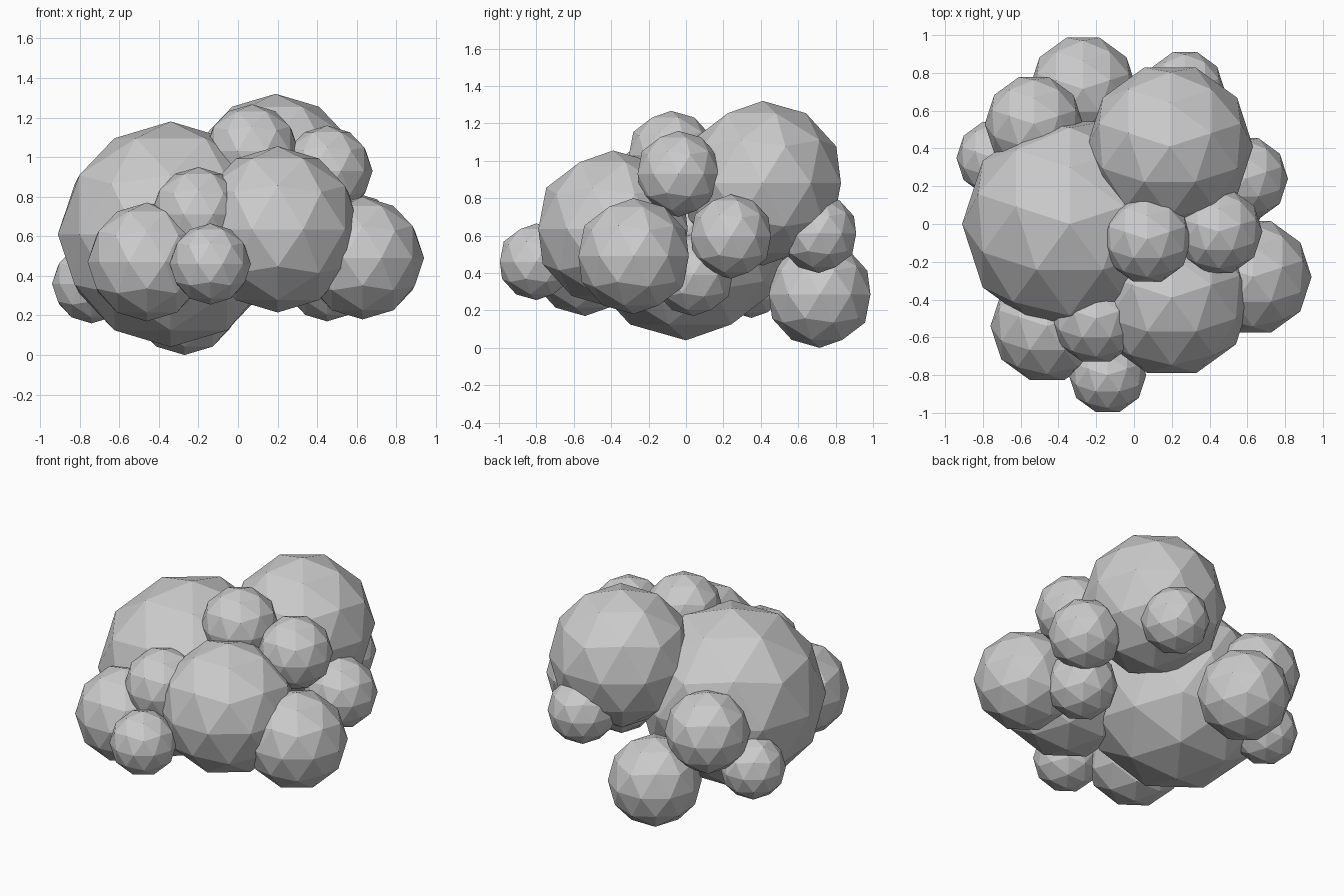
import bpy
from math import radians

if "Cube" in bpy.data.objects:
    bpy.data.objects.remove(bpy.data.objects["Cube"])

# Low-poly cluster of faceted balls: name -> (x, y, z, radius)
PUFFS = {
    "left_large_puff":     (-0.34, 0.00, 0.61, 0.57),
    "back_large_puff":     (0.19, 0.41, 0.88, 0.44),
    "front_large_puff":    (0.20, -0.39, 0.635, 0.42),
    "right_puff":          (0.63, -0.28, 0.49, 0.31),
    "front_left_puff":     (-0.46, -0.54, 0.47, 0.30),
    "front_small_puff":    (-0.14, -0.80, 0.46, 0.205),
    "front_upper_puff":    (-0.20, -0.50, 0.71, 0.24),
    "top_puff":            (0.07, -0.08, 1.03, 0.237),
    "right_upper_puff":    (0.45, -0.04, 0.93, 0.23),
    "right_middle_puff":   (0.59, 0.24, 0.595, 0.225),
    "right_lower_puff":    (0.45, 0.04, 0.39, 0.22),
    "back_right_puff":     (0.27, 0.71, 0.61, 0.21),
    "back_lower_puff":     (-0.27, 0.715, 0.285, 0.285),
    "back_left_puff":      (-0.53, 0.53, 0.61, 0.26),
    "left_small_puff":     (-0.74, 0.35, 0.36, 0.20),
}


def puff(name, x, y, z, r):
    bpy.ops.mesh.primitive_ico_sphere_add(
        subdivisions=2, radius=r, location=(x, y, z), rotation=(0, 0, radians(18)))
    bpy.context.object.name = name


for name, dims in PUFFS.items():
    puff(name, *dims)
